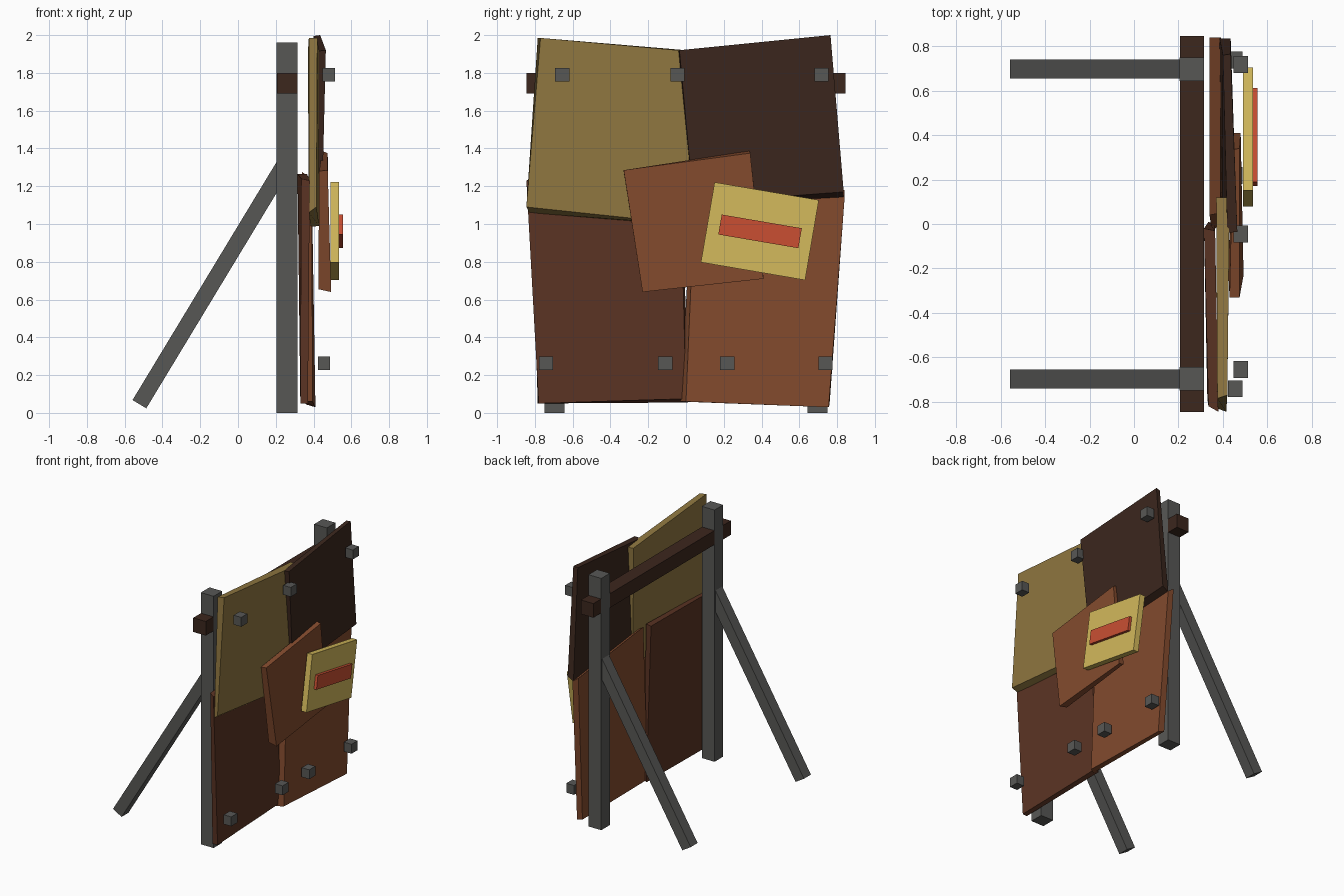
import bpy, bmesh, math
from mathutils import Vector, Matrix

if "Cube" in bpy.data.objects:
    bpy.data.objects.remove(bpy.data.objects["Cube"])


def material(name, rgb):
    m = bpy.data.materials.new(name)
    # display colour (0-255) to linear
    m.diffuse_color = tuple((c / 255) ** 2.2 for c in rgb) + (1,)
    m.use_nodes = True
    m.node_tree.nodes["Principled BSDF"].inputs["Base Color"].default_value = m.diffuse_color
    return m


GREY = material("grey_metal", (88, 88, 86))
DARK = material("dark_wood", (62, 43, 35))
BROWN = material("brown_wood", (92, 55, 40))
RUST = material("rust_wood", (130, 76, 49))
TAN = material("tan_wood", (142, 118, 66))
YELLOW = material("yellow_paint", (210, 184, 92))
RED = material("red_paint", (200, 80, 54))


def finish(name, bm, mat):
    bmesh.ops.recalc_face_normals(bm, faces=bm.faces)
    me = bpy.data.meshes.new(name)
    bm.to_mesh(me)
    bm.free()
    me.materials.append(mat)
    ob = bpy.data.objects.new(name, me)
    bpy.context.collection.objects.link(ob)
    return ob


def box(name, centre, size, mat, axis='X', angle=0):
    bm = bmesh.new()
    rot = Matrix.Rotation(math.radians(angle), 4, axis)
    bmesh.ops.create_cube(bm, size=1, matrix=Matrix.Translation(centre) @ rot @ Matrix.Diagonal((*size, 1)))
    return finish(name, bm, mat)


def board(name, front, back, mat):
    """Warped plank panel: corners run top-left, top-right, bottom-right, bottom-left."""
    bm = bmesh.new()
    f = [bm.verts.new(p) for p in front]
    b = [bm.verts.new(p) for p in back]
    bm.faces.new(f)
    bm.faces.new(b[::-1])
    for i in range(4):
        j = (i + 1) % 4
        bm.faces.new((f[i], b[i], b[j], f[j]))
    return finish(name, bm, mat)


# Support frame: posts and slanted braces on both sides, one crossbar
foot, head = Vector((-0.522, 0, 0.046)), Vector((0.25, 0, 1.322))
run = head - foot
for side, s in (("left", -1), ("right", 1)):
    box(f"post_{side}", (0.26, s * 0.697, 0.98), (0.11, 0.106, 1.96), GREY)
    mid = (foot + head) / 2 + Vector((0, s * 0.697, 0))
    box(f"brace_{side}", mid, (0.085, 0.085, run.length), GREY, 'Y',
        math.degrees(math.atan2(run.x, run.z)))
box("crossbar", (0.26, 0, 1.745), (0.108, 1.69, 0.11), DARK)

# Warped board panels
board("lower_left_board",
      [(.38, -.845, 1.23), (.365, -.03, 1.265), (.36, 0, .075), (.37, -.78, .05)],
      [(.335, -.82, 1.24), (.315, -.02, 1.265), (.335, .01, .055), (.33, -.785, .05)], BROWN)
board("lower_right_board",
      [(.39, .05, 1.24), (.39, .84, 1.145), (.41, .755, .03), (.395, 0, .06)],
      [(.34, .04, 1.275), (.34, .84, 1.18), (.36, .76, .045), (.35, -.03, .06)], RUST)
board("upper_left_board",
      [(.42, -.77, 1.985), (.43, .12, 1.905), (.43, .1, .99), (.415, -.845, 1.09)],
      [(.375, -.785, 1.985), (.37, .12, 1.91), (.385, .1, .985), (.375, -.83, 1.06)], TAN)
board("upper_right_board",
      [(.465, -.035, 1.92), (.435, .765, 2.0), (.435, .835, 1.17), (.445, .04, 1.11)],
      [(.42, -.04, 1.915), (.40, .76, 1.995), (.385, .835, 1.14), (.395, .04, 1.1)], DARK)
board("centre_patch_board",
      [(.475, -.33, 1.285), (.475, .34, 1.375), (.48, .41, .71), (.493, -.23, .64)],
      [(.43, -.33, 1.28), (.445, .335, 1.387), (.44, .41, .72), (.425, -.23, .655)], RUST)

# Painted notice plate with a stripe
box("notice_plate", (0.512, 0.391, 0.962), (0.045, 0.56, 0.43), YELLOW, 'X', -9.7)
box("notice_stripe", (0.545, 0.392, 0.961), (0.022, 0.43, 0.107), RED, 'X', -9.7)

# Square bolts along the top and bottom
for x, z, row, ys in ((0.48, 1.79, "top", (-.655, -.045, .718)),
                      (0.455, 0.263, "bottom", (-.742, -.11, .218, .738))):
    for i, y in enumerate(ys):
        box(f"bolt_{row}_{i + 1}", (x, y, z), (0.065, 0.075, 0.073), GREY)
